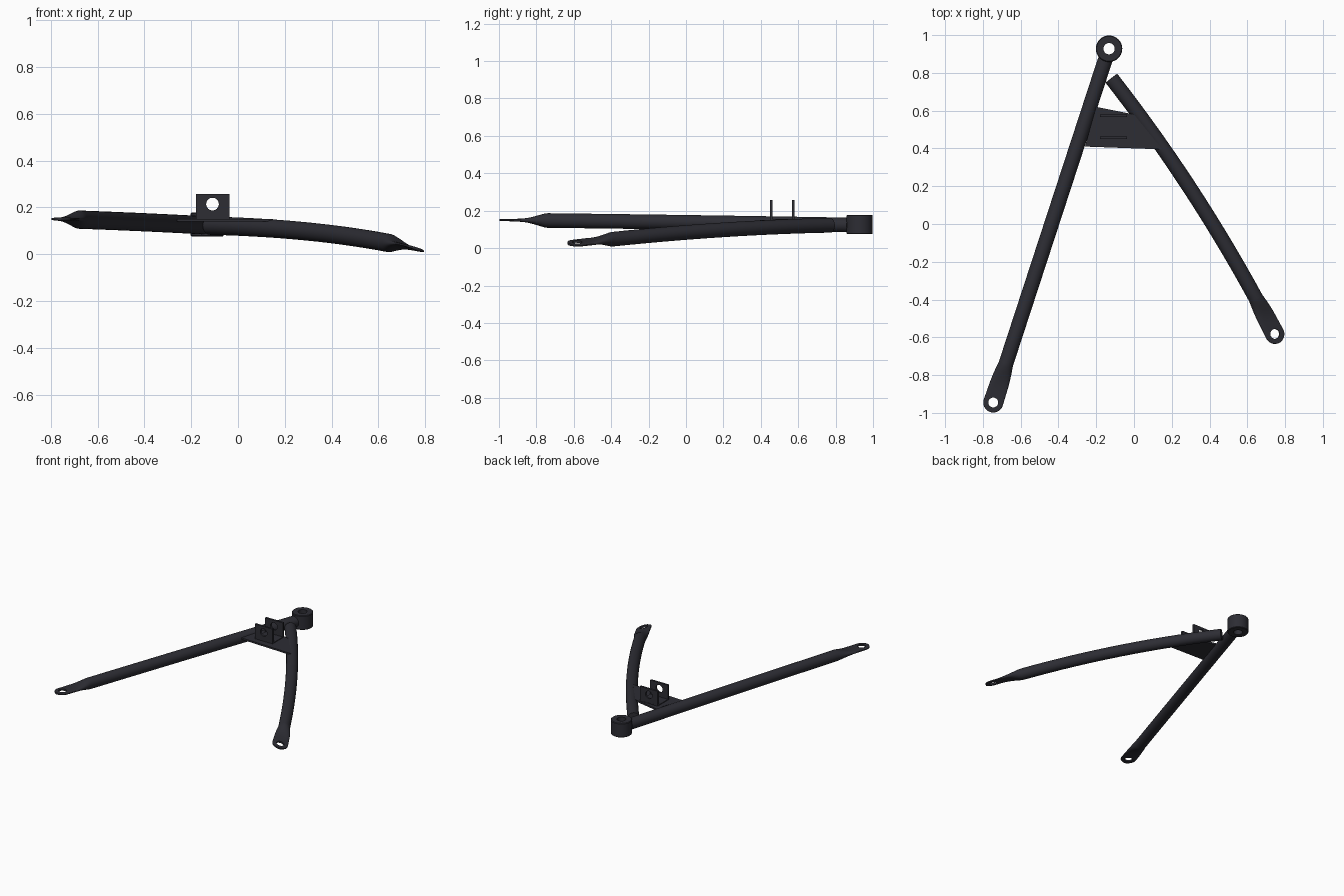
import bpy, bmesh, math
from mathutils import Vector

if "Cube" in bpy.data.objects:
    bpy.data.objects.remove(bpy.data.objects["Cube"], do_unlink=True)

COLOUR = (0.026, 0.026, 0.034, 1)
paint = bpy.data.materials.new("dark_grey_paint")
paint.use_nodes = True
paint.diffuse_color = COLOUR
paint.node_tree.nodes["Principled BSDF"].inputs["Base Color"].default_value = COLOUR
Z = Vector((0, 0, 1))


def make(name, bm, angle=35):
    bmesh.ops.recalc_face_normals(bm, faces=bm.faces)
    mesh = bpy.data.meshes.new(name)
    bm.to_mesh(mesh)
    bm.free()
    mesh.materials.append(paint)
    ob = bpy.data.objects.new(name, mesh)
    bpy.context.collection.objects.link(ob)
    bpy.ops.object.select_all(action='DESELECT')
    ob.select_set(True)
    bpy.context.view_layer.objects.active = ob
    bpy.ops.object.shade_smooth_by_angle(angle=math.radians(angle))
    return ob


def drill(ob, centre, axis, radius):
    """Cut a round hole through ob, then discard the cutter."""
    bpy.ops.mesh.primitive_cylinder_add(vertices=32, radius=radius, depth=0.1, location=centre)
    cutter = bpy.context.object
    cutter.rotation_euler = axis.to_track_quat('Z', 'Y').to_euler()
    cutter.hide_render = True
    mod = ob.modifiers.new("hole", 'BOOLEAN')
    mod.object, mod.operation, mod.solver = cutter, 'DIFFERENCE', 'EXACT'
    bpy.context.view_layer.objects.active = ob
    bpy.ops.object.modifier_apply(modifier=mod.name)
    bpy.data.objects.remove(cutter, do_unlink=True)


def prism(name, outline, z0, z1):
    bm = bmesh.new()
    face = bm.faces.new([bm.verts.new((x, y, z0)) for x, y in outline])
    ext = bmesh.ops.extrude_face_region(bm, geom=[face])
    bmesh.ops.translate(bm, vec=(0, 0, z1 - z0),
                        verts=[v for v in ext["geom"] if isinstance(v, bmesh.types.BMVert)])
    return make(name, bm)


def arm(name, start, control, eye, eye_up):
    """Round tube along a curve, pressed into a flat drilled eye at the far end."""
    a, c, e = Vector(start), Vector(control), Vector(eye)
    length = 2 * (e - c).length
    R, EYE, SIDES = 0.039, 0.053, 32
    # distance before eye centre, half width, half height, squareness power
    rings = [(length * (1 - i / 16), R, R, 1) for i in range(14)]
    rings += [(0.215, R, R, 1), (0.2, 0.041, 0.037, 1), (0.17, 0.045, 0.029, 0.95),
              (0.14, 0.048, 0.02, 0.85), (0.11, 0.05, 0.013, 0.7),
              (0.08, 0.051, 0.009, 0.55), (0.04, 0.052, 0.007, 0.5), (0, EYE, 0.006, 0.5)]
    rings = [r for i, r in enumerate(rings) if i >= 14 or r[0] > 0.23]
    for k in range(1, 9):
        q = k / 8 * math.radians(86)
        rings.append((-EYE * math.sin(q), EYE * math.cos(q), 0.006, 0.5))
    bm = bmesh.new()
    loops = []
    for d, w, h, p in rings:
        t = 1 - d / length
        pos = a * (1 - t) ** 2 + c * (2 * t * (1 - t)) + e * t * t
        tangent = ((c - a) * (1 - t) + (e - c) * t).normalized()
        twist = min(1, max(0, (0.22 - d) / 0.15))
        up = Z.lerp(Vector(eye_up), twist)
        side = tangent.cross(up).normalized()
        up = side.cross(tangent)
        loop = []
        for i in range(SIDES):
            ang = math.tau * i / SIDES
            u, v = math.cos(ang), math.sin(ang)
            u = math.copysign(abs(u) ** p, u)
            v = math.copysign(abs(v) ** p, v)
            loop.append(bm.verts.new(pos + side * (w * u) + up * (h * v)))
        loops.append(loop)
    for l0, l1 in zip(loops, loops[1:]):
        for i in range(SIDES):
            j = (i + 1) % SIDES
            bm.faces.new((l0[i], l0[j], l1[j], l1[i]))
    bm.faces.new(loops[0])
    bm.faces.new(loops[-1])
    ob = make(name, bm)
    drill(ob, e, Vector(eye_up), 0.026)


# Two tubular arms
arm("long_arm", (-0.152, 0.871, 0.124), (-0.4485, -0.037, 0.14), (-0.745, -0.945, 0.15), (0, 0, 1))
arm("short_arm", (-0.12, 0.772, 0.122), (0.3775, 0.134, 0.1095), (0.745, -0.582, 0.027), (0.33, 0, 1))

# Pivot bushing: lathed ring with small chamfers
bm = bmesh.new()
profile = [(0.03, 0.075), (0.066, 0.075), (0.07, 0.079), (0.07, 0.174), (0.066, 0.178), (0.03, 0.178)]
verts = [bm.verts.new((r, 0, z)) for r, z in profile]
edges = [bm.edges.new((verts[i], verts[(i + 1) % len(verts)])) for i in range(len(verts))]
bmesh.ops.spin(bm, geom=verts + edges, axis=Z, cent=(0, 0, 0), angle=math.tau, steps=40)
bmesh.ops.remove_doubles(bm, verts=bm.verts, dist=0.0001)
make("pivot_bushing", bm).location = (-0.132, 0.928, 0)

# Gusset plate between the arms
prism("gusset_plate", [(-0.26, 0.41), (0.15, 0.395), (0.0, 0.58), (-0.2, 0.62)], 0.139, 0.151)

# Shock mount: base strip and two drilled lugs
X0, X1 = -0.18, -0.037
prism("mount_base", [(X0, 0.45), (X1, 0.45), (X1, 0.582), (X0, 0.582)], 0.147, 0.156)
for label, y in (("front", 0.456), ("rear", 0.574)):
    lug = prism(label + "_mount_lug",
                [(X0, y - 0.007), (X1, y - 0.007), (X1, y + 0.007), (X0, y + 0.007)], 0.145, 0.258)
    drill(lug, (-0.109, y, 0.214), Vector((0, 1, 0)), 0.027)
